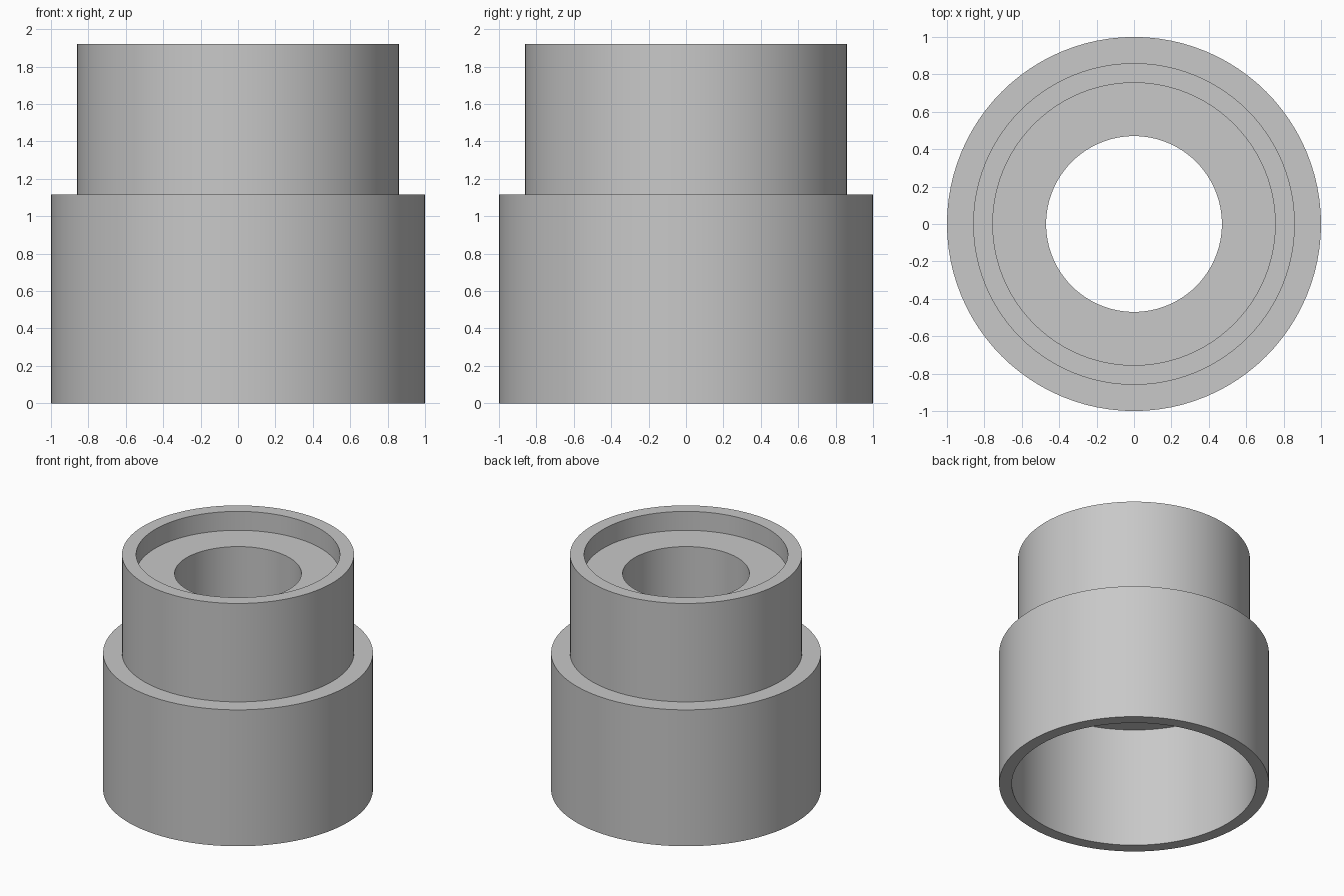
import bpy
import bmesh
import math

cube = bpy.data.objects.get("Cube")
if cube:
    bpy.data.objects.remove(cube, do_unlink=True)

# Plain grey material
grey = bpy.data.materials.new("light_grey")
grey.use_nodes = True
colour = (0.58, 0.58, 0.58, 1)
grey.diffuse_color = colour
grey.node_tree.nodes["Principled BSDF"].inputs["Base Color"].default_value = colour


def lathe(name, profile, segments=96):
    """Spin a closed (radius, height) profile around z."""
    bm = bmesh.new()
    verts = [bm.verts.new((r, 0, z)) for r, z in profile]
    edges = [bm.edges.new((v, verts[(i + 1) % len(verts)])) for i, v in enumerate(verts)]
    bmesh.ops.spin(bm, geom=verts + edges, cent=(0, 0, 0), axis=(0, 0, 1),
                   angle=math.tau, steps=segments, use_merge=True)
    bmesh.ops.remove_doubles(bm, verts=bm.verts, dist=1e-4)
    bmesh.ops.recalc_face_normals(bm, faces=bm.faces)
    mesh = bpy.data.meshes.new(name)
    bm.to_mesh(mesh)
    bm.free()
    mesh.materials.append(grey)
    obj = bpy.data.objects.new(name, mesh)
    bpy.context.collection.objects.link(obj)
    bpy.context.view_layer.objects.active = obj
    obj.select_set(True)
    bpy.ops.object.shade_smooth_by_angle(angle=math.radians(30))
    return obj


# Sleeve: wide socket below, narrow bore, shallow recess on top
outer, collar, recess, bore, socket = 1.0, 0.86, 0.755, 0.47, 0.906
step, top, recess_floor, socket_roof = 1.115, 1.92, 1.765, 0.985
lathe("stepped_sleeve", [
    (socket, 0), (outer, 0), (outer, step), (collar, step), (collar, top),
    (recess, top), (recess, recess_floor), (bore, recess_floor),
    (bore, socket_roof), (socket, socket_roof),
])
